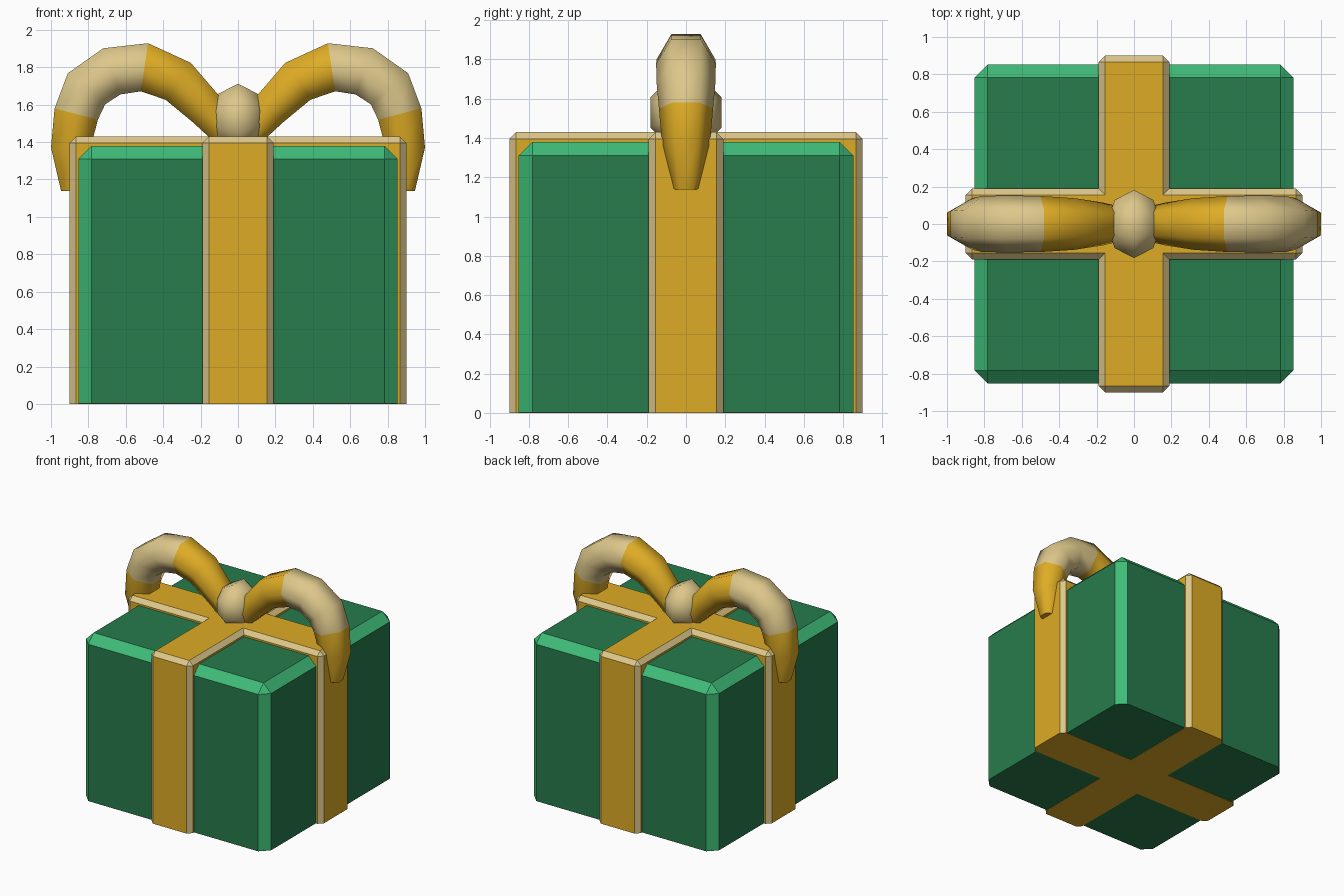
import bpy, bmesh, math
from mathutils import Vector, Matrix

if "Cube" in bpy.data.objects:
    bpy.data.objects.remove(bpy.data.objects["Cube"])


def make_material(name, rgb):
    m = bpy.data.materials.new(name)
    m.diffuse_color = (*rgb, 1)
    m.use_nodes = True
    m.node_tree.nodes["Principled BSDF"].inputs["Base Color"].default_value = m.diffuse_color
    return m


GREEN = make_material("green", (0.020, 0.200, 0.072))
LIGHT_GREEN = make_material("light_green", (0.048, 0.500, 0.185))
GOLD = make_material("gold", (0.730, 0.410, 0.018))
CREAM = make_material("cream", (0.720, 0.570, 0.255))


def finish(name, bm, mats, smooth=False):
    bmesh.ops.recalc_face_normals(bm, faces=bm.faces[:])
    me = bpy.data.meshes.new(name)
    bm.to_mesh(me)
    bm.free()
    for m in mats:
        me.materials.append(m)
    ob = bpy.data.objects.new(name, me)
    bpy.context.collection.objects.link(ob)
    if smooth:
        bpy.ops.object.select_all(action='DESELECT')
        ob.select_set(True)
        bpy.context.view_layer.objects.active = ob
        bpy.ops.object.shade_smooth_by_angle(angle=math.radians(62))
    return ob


def chamfered_box(name, hx, hy, z0, z1, width, mats):
    """Box with a contrasting chamfer on every edge except the base."""
    bm = bmesh.new()
    bmesh.ops.create_cube(bm, size=1)
    for v in bm.verts:
        v.co = (v.co.x * 2 * hx, v.co.y * 2 * hy, z1 if v.co.z > 0 else z0)
    edges = [e for e in bm.edges if max(v.co.z for v in e.verts) > z0 + 0.01]
    bmesh.ops.bevel(bm, geom=edges, offset=width, offset_type='OFFSET',
                    segments=1, profile=0.5, affect='EDGES', material=1)
    return finish(name, bm, mats)


# gift box and the two crossing ribbons
chamfered_box("gift_box", 0.853, 0.853, 0.002, 1.38, 0.07, [GREEN, LIGHT_GREEN])
chamfered_box("ribbon_side_to_side", 0.90, 0.19, 0, 1.43, 0.035, [GOLD, CREAM])
chamfered_box("ribbon_front_to_back", 0.19, 0.90, 0, 1.43, 0.035, [GOLD, CREAM])

# bow loop path: x, z, radius
PATH = [(0.04, 1.42, 0.085), (0.17, 1.575, 0.115), (0.32, 1.725, 0.138),
        (0.50, 1.80, 0.15), (0.675, 1.778, 0.152), (0.81, 1.685, 0.15),
        (0.865, 1.55, 0.138), (0.895, 1.365, 0.121), (0.885, 1.14, 0.07)]


def bow_loop(name, side):
    bm = bmesh.new()
    pts = [Vector((x * side, 0, z)) for x, z, r in PATH]
    rings = []
    for i, p in enumerate(pts):
        t = (pts[min(i + 1, len(pts) - 1)] - pts[max(i - 1, 0)]).normalized()
        n = Vector((-t.z, 0, t.x))
        r = PATH[i][2]
        rings.append([bm.verts.new(p + Vector((0, r * math.cos(a), 0)) + n * r * math.sin(a))
                      for a in (k * math.pi / 3 for k in range(6))])
    for i in range(len(rings) - 1):
        for k in range(6):
            j = (k + 1) % 6
            f = bm.faces.new((rings[i][k], rings[i][j], rings[i + 1][j], rings[i + 1][k]))
            f.material_index = 1 if 3 <= i < 6 else 0  # cream crown of the loop
    bm.faces.new(rings[0])
    bm.faces.new(rings[-1])
    return finish(name, bm, [GOLD, CREAM], smooth=True)


bow_loop("bow_loop_right", 1)
bow_loop("bow_loop_left", -1)

# knot: eight-sided ball lying along x
bm = bmesh.new()
bmesh.ops.create_uvsphere(bm, u_segments=8, v_segments=4, radius=1)
bmesh.ops.rotate(bm, verts=bm.verts[:], matrix=Matrix.Rotation(math.pi / 8, 3, 'Z'))
bmesh.ops.rotate(bm, verts=bm.verts[:], matrix=Matrix.Rotation(math.pi / 2, 3, 'Y'))
for v in bm.verts:
    v.co = Vector((v.co.x * 0.147, v.co.y * 0.197, v.co.z * 0.197 + 1.53))
finish("bow_knot", bm, [CREAM], smooth=True)
